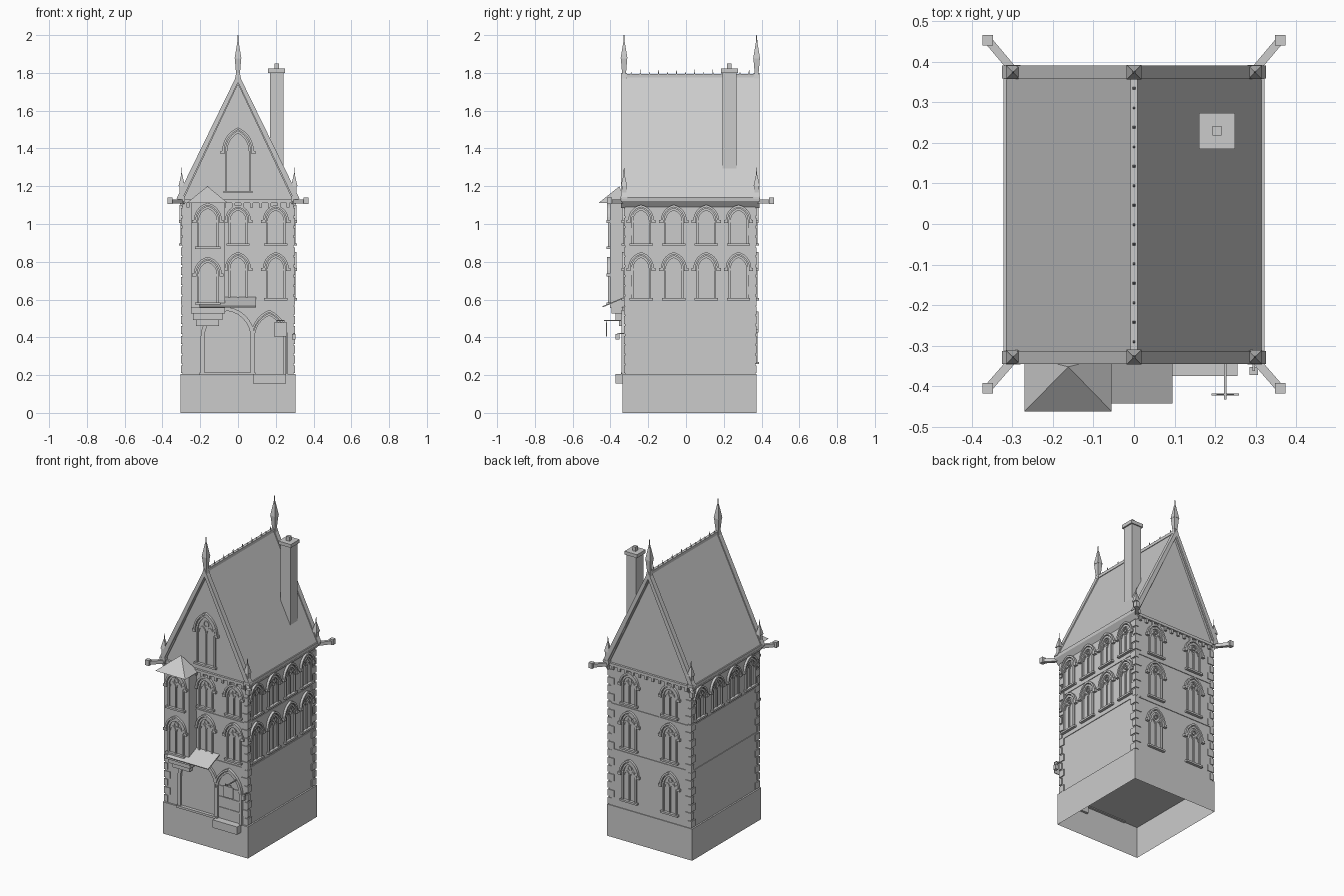
import bpy, bmesh, math
from mathutils import Matrix, Vector

if "Cube" in bpy.data.objects:
    bpy.data.objects.remove(bpy.data.objects["Cube"])

CY, HX, HY = 0.022, 0.295, 0.346          # body centre and half sizes
I = Matrix.Identity(4)


def finish(name, bm):
    bmesh.ops.recalc_face_normals(bm, faces=bm.faces[:])
    me = bpy.data.meshes.new(name)
    bm.to_mesh(me)
    bm.free()
    ob = bpy.data.objects.new(name, me)
    bpy.context.collection.objects.link(ob)
    return ob


def box(bm, x0, x1, y0, y1, z0, z1, M=I):
    T = Matrix.Translation(((x0 + x1) / 2, (y0 + y1) / 2, (z0 + z1) / 2))
    S = Matrix.Diagonal((x1 - x0, y1 - y0, z1 - z0, 1))
    bmesh.ops.create_cube(bm, size=1, matrix=M @ T @ S)


def prism(bm, pts, y0, y1, M=I):
    # extrude an x-z outline along y
    a = [bm.verts.new(M @ Vector((x, y0, z))) for x, z in pts]
    b = [bm.verts.new(M @ Vector((x, y1, z))) for x, z in pts]
    bm.faces.new(a)
    bm.faces.new(b[::-1])
    for i in range(len(pts)):
        j = (i + 1) % len(pts)
        bm.faces.new((a[i], b[i], b[j], a[j]))


def band(bm, outer, inner, depth, M=I, closed=False):
    # solid strip between two outlines, standing out from a wall
    rows = [[bm.verts.new(M @ Vector((x, y, z))) for x, z in pts]
            for pts, y in ((outer, 0.002), (outer, -depth), (inner, -depth), (inner, 0.002))]
    n = len(outer)
    for i in range(n if closed else n - 1):
        j = (i + 1) % n
        for k in range(4):
            r, s = rows[k], rows[(k + 1) % 4]
            bm.faces.new((r[i], r[j], s[j], s[i]))
    if not closed:
        bm.faces.new([r[0] for r in rows])
        bm.faces.new([r[-1] for r in rows])


def beam(bm, p, q, w, h):
    p, q = Vector(p), Vector(q)
    d = q - p
    M = Matrix.Translation((p + q) / 2) @ d.to_track_quat('X', 'Z').to_matrix().to_4x4()
    bmesh.ops.create_cube(bm, size=1, matrix=M @ Matrix.Diagonal((d.length, w, h, 1)))


def cone(bm, x, y, z0, z1, r0, r1, seg=4):
    M = Matrix.Translation((x, y, (z0 + z1) / 2)) @ Matrix.Rotation(math.pi / 4, 4, 'Z')
    bmesh.ops.create_cone(bm, cap_ends=True, segments=seg, radius1=r0, radius2=r1,
                          depth=z1 - z0, matrix=M)


def arch(w, zs, za, cx=0, z0=None, n=7):
    # pointed arch from right foot over the apex to left foot
    h = za - zs
    R = (w * w + h * h) / (2 * w)
    c = w - R
    t = math.atan2(h, -c)
    half = [(c + R * math.cos(t * i / n), zs + R * math.sin(t * i / n)) for i in range(n + 1)]
    if z0 is not None:
        half.insert(0, (w, z0))
    pts = half + [(-x, z) for x, z in half[-2::-1]]
    return [(x + cx, z) for x, z in pts]


def circle(cx, cz, r, n=12):
    return [(cx + r * math.cos(2 * math.pi * i / n), cz + r * math.sin(2 * math.pi * i / n)) for i in range(n)]


def window(bm, M, cx, z0, zs, za, w=0.052):
    M = M @ Matrix.Translation((cx, 0, 0))
    t = 0.011
    band(bm, arch(w, zs, za, z0=z0), arch(w - t, zs, za - t * 1.3, z0=z0), 0.010, M)
    band(bm, arch(w + 0.016, zs, za + 0.016), arch(w + 0.005, zs, za + 0.004), 0.015, M)
    for s in (-1, 1):                       # hood stops and twin lancets
        x = s * (w + 0.014)
        box(bm, x - 0.011, x + 0.011, -0.017, 0.002, zs - 0.014, zs + 0.002, M)
        c, a = s * (w - t) / 2, (w - t) / 2
        zl = zs - 0.012
        band(bm, arch(a, zl, zl + a * 1.5, c, n=4), arch(a - 0.006, zl, zl + a * 1.5 - 0.008, c, n=4), 0.006, M)
    box(bm, -0.004, 0.004, -0.007, 0.002, z0, zs, M)
    r = w * 0.3
    cz = zs + (za - zs) * 0.45
    band(bm, circle(0, cz, r), circle(0, cz, r - 0.006), 0.006, M, True)
    box(bm, -w - 0.01, w + 0.01, -0.018, 0.002, z0 - 0.012, z0, M)


def wall(angle, dist):
    return Matrix.Translation((0, CY, 0)) @ Matrix.Rotation(math.radians(angle), 4, 'Z') @ Matrix.Translation((0, -dist, 0))


FRONT, RIGHT, BACK, LEFT = wall(0, HY), wall(90, HX), wall(180, HY), wall(-90, HX)
Y0, Y1 = CY - HY, CY + HY

# plinth, open underneath
bm = bmesh.new()
box(bm, -0.305, 0.305, -0.335, 0.373, 0, 0.205)
bmesh.ops.delete(bm, geom=[f for f in bm.faces if f.calc_center_median().z < 0.001], context='FACES_ONLY')
finish("plinth", bm)

# walls with both gables
bm = bmesh.new()
prism(bm, [(-HX, 0.205), (HX, 0.205), (HX, 1.13), (0, 1.765), (-HX, 1.13)], Y0, Y1)
finish("walls", bm)

# string courses
bm = bmesh.new()
for z in (0.565, 0.858):
    box(bm, -HX - 0.004, HX + 0.004, Y0 - 0.004, Y1 + 0.004, z, z + 0.010)
finish("string_courses", bm)

# corner quoins
bm = bmesh.new()
for sx in (-1, 1):
    for yc, sy in ((Y0, -1), (Y1, 1)):
        for i in range(17):
            a, b = (0.045, 0.026) if i % 2 else (0.026, 0.045)
            x, y, z = sx * (HX + 0.006), yc + sy * 0.005, 0.21 + i * 0.052
            xs, ys = sorted((x, x - sx * a)), sorted((y, y - sy * b))
            box(bm, *xs, *ys, z, z + 0.042)
finish("quoins", bm)

# roof slopes, side cornices, gable copings
bm = bmesh.new()
prism(bm, [(-0.318, 1.135), (-0.29, 1.125), (0, 1.74), (0.29, 1.125), (0.318, 1.135), (0, 1.785)], -0.335, 0.38)
finish("roof", bm)
bm = bmesh.new()
for s in (-1, 1):
    prism(bm, [(s * 0.29, 1.085), (s * 0.32, 1.122), (s * 0.322, 1.142), (s * 0.29, 1.142)], -0.345, 0.39)
finish("cornices", bm)
bm = bmesh.new()
for a, b in ((-0.345, -0.313), (0.358, 0.39)):
    prism(bm, [(-0.325, 1.135), (-0.293, 1.135), (0, 1.75), (0.293, 1.135), (0.325, 1.135), (0, 1.80)], a, b)
finish("gable_copings", bm)

# ridge roll and crest spikes
bm = bmesh.new()
box(bm, -0.009, 0.009, -0.335, 0.38, 1.775, 1.794)
for i in range(14):
    cone(bm, 0, -0.29 + i * 0.048, 1.79, 1.805 + 0.012 * (i % 2), 0.005, 0.001)
finish("ridge_crest", bm)

# gable base course with brackets
bm = bmesh.new()
for M in (FRONT, BACK):
    box(bm, -0.30, 0.30, -0.014, 0.002, 1.112, 1.13, M)
    for i in range(12):
        x = -0.264 + i * 0.048
        box(bm, x - 0.008, x + 0.008, -0.012, 0.002, 1.088, 1.112, M)
finish("corbel_table", bm)

# pinnacles
bm = bmesh.new()
for y in (-0.328, 0.374):
    cone(bm, 0, y, 1.77, 1.80, 0.022, 0.014)
    cone(bm, 0, y, 1.80, 1.875, 0.015, 0.024)
    cone(bm, 0, y, 1.875, 1.965, 0.026, 0.005)
    cone(bm, 0, y, 1.96, 2.0, 0.004, 0.002, 6)
    for x in (-0.298, 0.298):
        box(bm, x - 0.018, x + 0.018, y - 0.018, y + 0.018, 1.12, 1.145)
        cone(bm, x, y, 1.145, 1.20, 0.017, 0.017)
        cone(bm, x, y, 1.20, 1.265, 0.024, 0.003)
        cone(bm, x, y, 1.26, 1.30, 0.003, 0.001, 6)
finish("pinnacles", bm)

# corner water spouts
bm = bmesh.new()
for s in (-1, 1):
    for ya, yb in ((-0.325, -0.405), (0.37, 0.453)):
        beam(bm, (s * 0.29, ya, 1.118), (s * 0.36, yb, 1.12), 0.020, 0.022)
        box(bm, s * 0.36 - 0.013, s * 0.36 + 0.013, yb - 0.013, yb + 0.013, 1.105, 1.14)
finish("water_spouts", bm)

# chimney
bm = bmesh.new()
box(bm, 0.170, 0.240, 0.193, 0.267, 1.27, 1.81)
box(bm, 0.160, 0.249, 0.185, 0.274, 1.80, 1.822)
box(bm, 0.193, 0.216, 0.218, 0.241, 1.82, 1.85)
finish("chimney", bm)

# bay with stepped corbels and hipped roof
bm = bmesh.new()
box(bm, -0.25, -0.07, -0.403, -0.32, 0.555, 1.115)
box(bm, -0.25, -0.07, -0.395, -0.32, 0.525, 0.556)
box(bm, -0.238, -0.083, -0.374, -0.32, 0.492, 0.525)
box(bm, -0.223, -0.10, -0.355, -0.32, 0.46, 0.492)
finish("bay", bm)
bm = bmesh.new()
v = [bm.verts.new(p) for p in ((-0.27, -0.462, 1.112), (-0.055, -0.462, 1.112), (-0.055, -0.325, 1.112),
                               (-0.27, -0.325, 1.112), (-0.162, -0.352, 1.20))]
bm.faces.new(v[:4])
for i in range(4):
    bm.faces.new((v[i], v[(i + 1) % 4], v[4]))
finish("bay_roof", bm)

# windows on every side
bm = bmesh.new()
LOW, HIGH, GROUND = (0.607, 0.765, 0.835), (0.897, 1.02, 1.085), (0.27, 0.44, 0.52)
BAY = FRONT @ Matrix.Translation((0, -(0.403 + Y0), 0))
window(bm, BAY, -0.16, 0.585, 0.735, 0.81, 0.058)
window(bm, BAY, -0.16, 0.88, 1.02, 1.095, 0.058)
for x in (0, 0.2):
    window(bm, FRONT, x, *LOW)
    window(bm, FRONT, x, *HIGH)
window(bm, FRONT, 0, 1.175, 1.385, 1.495, 0.068)
for y in (-0.26, -0.087, 0.085, 0.256):
    window(bm, RIGHT, y, *LOW)
    window(bm, RIGHT, y, *HIGH)
    window(bm, LEFT, y, *HIGH)
for x in (-0.145, 0.145):
    for row in (GROUND, LOW, HIGH):
        window(bm, BACK, x, *row)
finish("windows", bm)

# shop arch, sill and awning
bm = bmesh.new()
band(bm, arch(0.143, 0.40, 0.56, -0.055, 0.205), arch(0.122, 0.40, 0.54, -0.055, 0.205), 0.014, FRONT)
box(bm, -0.205, 0.092, -0.345, -0.32, 0.2, 0.214)
finish("shop_arch", bm)
bm = bmesh.new()
beam(bm, (-0.055, -0.323, 0.612), (-0.055, -0.441, 0.562), 0.30, 0.006)
finish("awning", bm)

# door with surround, hinges and step
bm = bmesh.new()
for w, za, d in ((0.098, 0.545, 0.018), (0.086, 0.528, 0.012)):
    band(bm, arch(w, 0.40, za, 0.165, 0.205), arch(w - 0.01, 0.40, za - 0.013, 0.165, 0.205), d, FRONT)
finish("door_surround", bm)
bm = bmesh.new()
prism(bm, arch(0.078, 0.40, 0.515, 0.165, 0.205), -0.004, 0.002, FRONT)
for z in (0.27, 0.34, 0.41):
    box(bm, 0.092, 0.238, -0.008, 0.002, z, z + 0.01, FRONT)
finish("door", bm)
bm = bmesh.new()
box(bm, 0.08, 0.255, -0.374, -0.32, 0.155, 0.206)
finish("door_step", bm)

# hanging board on a bracket, and wall lantern
bm = bmesh.new()
box(bm, 0.222, 0.228, -0.433, -0.32, 0.487, 0.493)
box(bm, 0.191, 0.259, -0.423, -0.418, 0.405, 0.478)
for x in (0.205, 0.245):
    box(bm, x - 0.002, x + 0.002, -0.422, -0.419, 0.476, 0.49)
box(bm, 0.203, 0.247, -0.422, -0.419, 0.487, 0.491)
finish("hanging_board", bm)
bm = bmesh.new()
box(bm, 0.285, 0.305, -0.372, -0.352, 0.388, 0.418)
box(bm, 0.292, 0.298, -0.362, -0.32, 0.418, 0.424)
finish("lantern", bm)
